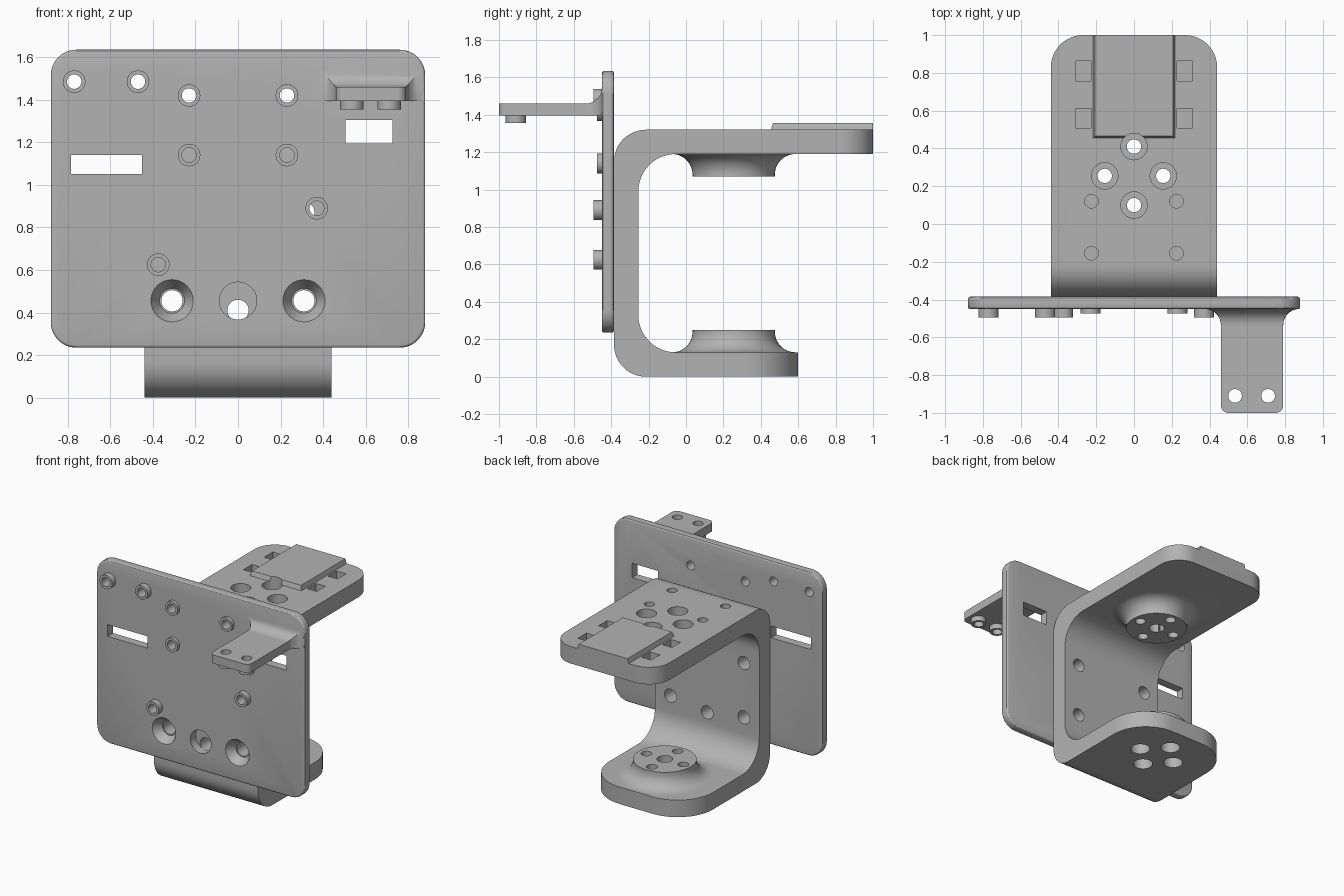
import bpy, bmesh
from math import sin, cos, pi, radians
from mathutils import Matrix, Vector

cube = bpy.data.objects.get("Cube")
if cube:
    bpy.data.objects.remove(cube)

grey = bpy.data.materials.new("Matte grey")
grey.use_nodes = True
grey.diffuse_color = (0.45, 0.45, 0.45, 1)
grey.node_tree.nodes["Principled BSDF"].inputs["Base Color"].default_value = grey.diffuse_color

# Local z of a primitive is turned onto the chosen axis; Y points toward +y
TURN = {"X": Matrix.Rotation(pi / 2, 4, "Y"),
        "Y": Matrix.Rotation(-pi / 2, 4, "X"),
        "Z": Matrix.Identity(4)}


def finish(bm, name):
    bmesh.ops.recalc_face_normals(bm, faces=bm.faces)
    mesh = bpy.data.meshes.new(name)
    bm.to_mesh(mesh)
    bm.free()
    mesh.materials.append(grey)
    obj = bpy.data.objects.new(name, mesh)
    bpy.context.collection.objects.link(obj)
    return obj


def activate(obj):
    bpy.ops.object.select_all(action="DESELECT")
    obj.select_set(True)
    bpy.context.view_layer.objects.active = obj


def combine(target, tool, operation):
    mod = target.modifiers.new("join", "BOOLEAN")
    mod.operation, mod.object, mod.solver = operation, tool, "EXACT"
    activate(target)
    bpy.ops.object.modifier_apply(modifier=mod.name)
    bpy.data.objects.remove(tool)


def add(target, tool):
    combine(target, tool, "UNION")


def cut(target, tool):
    combine(target, tool, "DIFFERENCE")


def box(name, x, y, z):
    bm = bmesh.new()
    bmesh.ops.create_cube(bm, size=1)
    for v in bm.verts:
        v.co = [r[0] if c < 0 else r[1] for c, r in zip(v.co, (x, y, z))]
    return finish(bm, name)


def rod(start, length, radius, axis, end_radius=None):
    """Cylinder or cone running from start along the positive axis."""
    bm = bmesh.new()
    place = Matrix.Translation(start) @ TURN[axis] @ Matrix.Translation((0, 0, length / 2))
    bmesh.ops.create_cone(bm, cap_ends=True, segments=32, radius1=radius,
                          radius2=radius if end_radius is None else end_radius,
                          depth=length, matrix=place)
    return finish(bm, "rod")


def prism(name, points, move):
    """Closed outline extruded along move."""
    bm = bmesh.new()
    face = bm.faces.new([bm.verts.new(p) for p in points])
    out = bmesh.ops.extrude_face_region(bm, geom=[face])
    bmesh.ops.translate(bm, vec=move, verts=[g for g in out["geom"] if isinstance(g, bmesh.types.BMVert)])
    return finish(bm, name)


def arc(cx, cy, r, a0, a1, steps=12):
    angles = [radians(a0 + (a1 - a0) * i / steps) for i in range(steps + 1)]
    return [(cx + r * cos(a), cy + r * sin(a)) for a in angles]


def round_ends(obj, test, radius):
    bm = bmesh.new()
    bm.from_mesh(obj.data)
    edges = [e for e in bm.edges if all(test(v.co) for v in e.verts)
             and abs(e.verts[0].co.z - e.verts[1].co.z) > 0.01]
    bmesh.ops.bevel(bm, geom=edges, offset=radius, offset_type="OFFSET",
                    segments=12, profile=0.5, affect="EDGES")
    bm.to_mesh(obj.data)
    bm.free()


# C-shaped bracket: side profile extruded across x
profile = ([(1.0, 1.32)] + arc(-0.215, 1.15, 0.17, 90, 180) + arc(-0.215, 0.17, 0.17, 180, 270)
           + [(0.6, 0), (0.6, 0.13)] + arc(-0.055, 0.33, 0.2, 270, 180)
           + arc(-0.055, 0.99, 0.2, 180, 90) + [(1.0, 1.19)])
bracket = prism("bracket", [(-0.44, y, z) for y, z in profile], (0.88, 0, 0))
round_ends(bracket, lambda c: c.y > 0.99, 0.17)
round_ends(bracket, lambda c: abs(c.y - 0.6) < 0.01 and c.z < 0.2, 0.3)


# Flared round bosses on the inside of both arms
def boss(base_z, up):
    bm = bmesh.new()
    curve = [(0, -0.04), (0.33, -0.04)] + [(r, h) for r, h in arc(0.33, 0.11, 0.11, 270, 180)]
    curve += [(0.22, 0.12), (0, 0.12)]
    verts = [bm.verts.new((r, 0, up * h)) for r, h in curve]
    edges = [bm.edges.new(p) for p in zip(verts, verts[1:])]
    bmesh.ops.spin(bm, geom=verts + edges, cent=(0, 0, 0), axis=(0, 0, 1), angle=2 * pi, steps=48)
    bmesh.ops.remove_doubles(bm, verts=bm.verts, dist=0.0005)
    bmesh.ops.translate(bm, vec=(0, 0.255, base_z), verts=bm.verts)
    return finish(bm, "boss")


add(bracket, boss(0.13, 1))
add(bracket, boss(1.19, -1))

# Raised cover with sloped sides on the upper arm
cover = box("cover", (-0.225, 0.225), (0.445, 1.0), (1.29, 1.355))
for v in cover.data.vertices:
    if v.co.z > 1.3:
        v.co.x *= 0.92
        v.co.y += 0.02 if v.co.y < 0.5 else 0
add(bracket, cover)

# Bolt circle through both arms, counterbored from outside
for i in range(4):
    x, y = 0.155 * cos(i * pi / 2), 0.255 + 0.155 * sin(i * pi / 2)
    cut(bracket, rod((x, y, -0.1), 1.6, 0.038, "Z"))
    cut(bracket, rod((x, y, -0.1), 0.22, 0.07, "Z"))
    cut(bracket, rod((x, y, 1.2), 0.22, 0.07, "Z"))
cut(bracket, rod((0, 0.255, 0.15), 0.2, 0.055, "Z"))
cut(bracket, rod((0, 0.255, 0.98), 0.2, 0.055, "Z"))

# Blind holes and clip slots in the upper arm
for side in (-1, 1):
    for y in (0.12, -0.155):
        cut(bracket, rod((side * 0.225, y, 1.24), 0.2, 0.036, "Z"))
    for y in (0.56, 0.81):
        xs = sorted((side * 0.228, side * 0.31))
        cut(bracket, box("slot", xs, (y - 0.052, y + 0.052), (1.24, 1.4)))

# Bolt holes through the upright wall
for x, z in ((-0.31, 0.455), (0.31, 0.455), (-0.31, 0.87), (0.31, 0.87), (0, 0.41)):
    cut(bracket, rod((x, -0.5, z), 0.4, 0.05, "Y"))

# Front panel with rounded corners and softened rim
outline = (arc(0.76, 1.515, 0.12, 0, 90) + arc(-0.76, 1.515, 0.12, 90, 180)
           + arc(-0.76, 0.355, 0.12, 180, 270) + arc(0.76, 0.355, 0.12, 270, 360))
panel = prism("front_panel", [(x, -0.45, z) for x, z in outline], (0, 0.065, 0))
soft = panel.modifiers.new("soft_rim", "BEVEL")
soft.width, soft.segments, soft.limit_method = 0.013, 3, "ANGLE"
activate(panel)
bpy.ops.object.modifier_apply(modifier=soft.name)

# Standoffs with holes: x, z, front end
standoffs = [(-0.77, 1.485, -0.495), (-0.47, 1.485, -0.495), (0.37, 0.89, -0.495), (-0.375, 0.625, -0.495)]
standoffs += [(x, z, -0.475) for x in (-0.23, 0.23) for z in (1.42, 1.14)]
for x, z, y in standoffs:
    add(panel, rod((x, y, z), -0.42 - y, 0.053, "Y"))
    cut(panel, rod((x, -0.6, z), 0.4, 0.034, "Y"))

# Rectangular windows, countersinks and centre hole
cut(panel, box("window", (-0.785, -0.45), (-0.6, -0.3), (1.05, 1.14)))
cut(panel, box("window", (0.505, 0.725), (-0.6, -0.3), (1.195, 1.305)))
for x in (-0.31, 0.31):
    cut(panel, rod((x, -0.451, 0.455), 0.08, 0.1, "Y", 0.05))
cut(panel, rod((0, -0.6, 0.455), 0.4, 0.088, "Y"))

# Forward tab with rounded tip
tip = arc(0.50, -0.96, 0.04, 180, 270) + arc(0.75, -0.96, 0.04, 270, 360)
tab = prism("front_tab", [(x, y, 1.395) for x, y in [(0.46, -0.43)] + tip + [(0.79, -0.43)]], (0, 0, 0.065))
for x in (0.535, 0.71):
    add(tab, rod((x, -0.91, 1.355), 0.06, 0.055, "Z"))
    cut(tab, rod((x, -0.91, 1.3), 0.3, 0.036, "Z"))

# Curved flare where the tab meets the panel
bm = bmesh.new()
rings = []
for a, b in arc(0, 0, 0.085, 270, 360, 8):
    grow, y = 0.085 + b, -0.45 - 0.085 + a
    grow = 0.085 - (0.085 ** 2 - a ** 2) ** 0.5 if a < 0.085 else 0.085
    rings.append([bm.verts.new((x, y, z)) for x, z in (
        (0.46 - grow, 1.395), (0.79 + grow, 1.395), (0.79 + grow * 0.9, 1.46 + grow), (0.46 - grow * 0.9, 1.46 + grow))])
rings.append([bm.verts.new(v.co + Vector((0, 0.02, 0))) for v in rings[-1]])
for r0, r1 in zip(rings, rings[1:]):
    for i in range(4):
        j = (i + 1) % 4
        bm.faces.new((r0[i], r0[j], r1[j], r1[i]))
bm.faces.new(rings[0])
bm.faces.new(rings[-1])
flare = finish(bm, "tab_flare")

for obj in (bracket, panel, tab, flare):
    activate(obj)
    bpy.ops.object.shade_smooth_by_angle(angle=radians(30))
